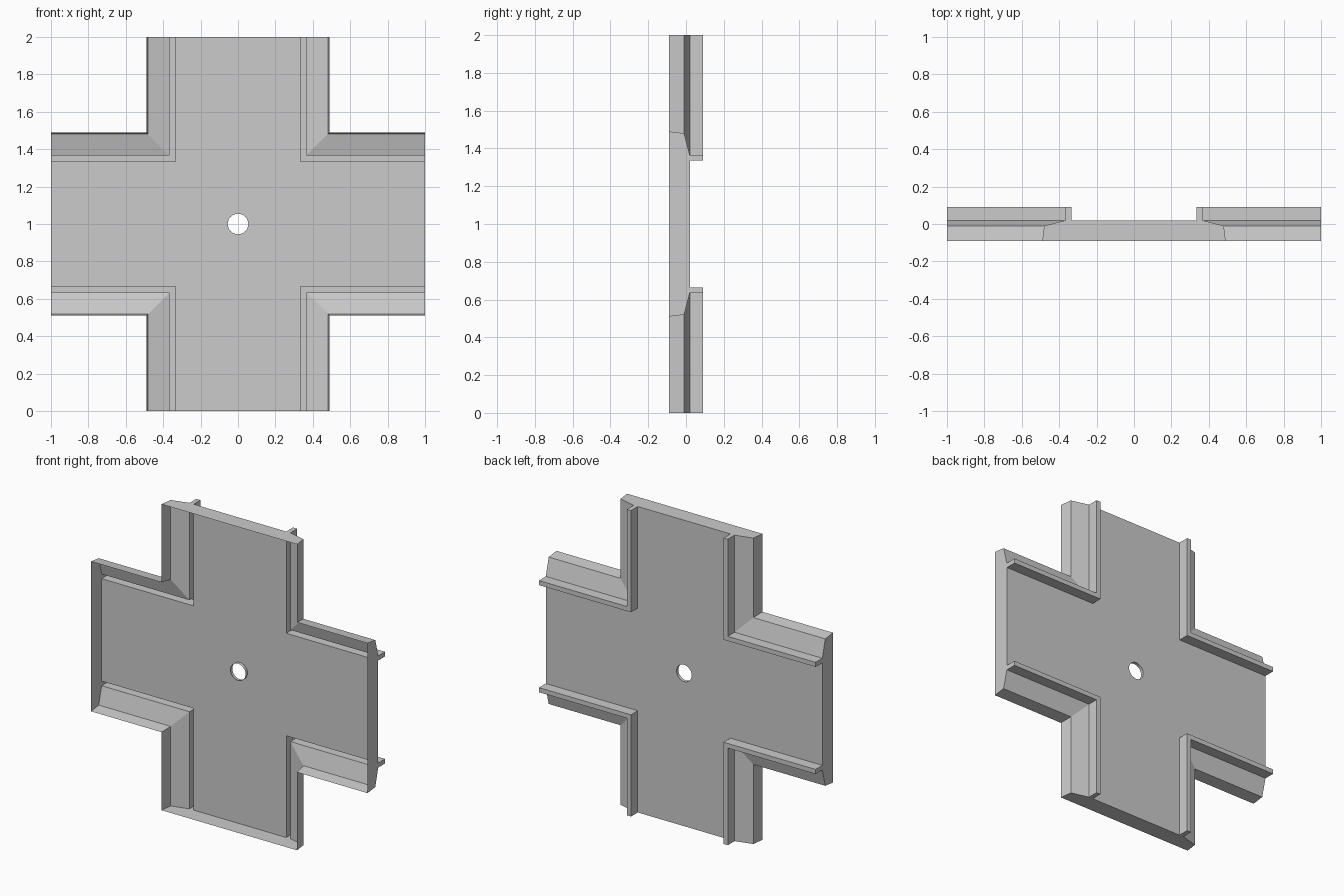
import bpy, bmesh
from math import pi, sin, cos
from mathutils import Matrix, Vector

cube = bpy.data.objects.get("Cube")
if cube:
    bpy.data.objects.remove(cube, do_unlink=True)

grey = bpy.data.materials.new("light grey")
grey.use_nodes = True
colour = (0.6, 0.6, 0.6, 1)
grey.diffuse_color = colour
grey.node_tree.nodes["Principled BSDF"].inputs["Base Color"].default_value = colour

FRONT, BACK = -0.09, 0.02
HOLE, RIM = 0.055, 0.02
# half width and depth: side wall, sloped shoulder, guide rail
PROFILE = [(0.49, FRONT), (0.48, -0.01), (0.365, BACK),
           (0.365, 0.09), (0.335, 0.09), (0.335, BACK)]
inner = PROFILE[-1][0]

bm = bmesh.new()


def face(points):
    return bm.faces.new([bm.verts.new(p) for p in points])


def quadrant():
    # side wall, shoulder and rail swept around the inner corner
    for (w0, y0), (w1, y1) in zip(PROFILE, PROFILE[1:]):
        face([(1, y0, w0), (w0, y0, w0), (w1, y1, w1), (1, y1, w1)])
        face([(w0, y0, w0), (w0, y0, 1), (w1, y1, 1), (w1, y1, w1)])
    # end walls of both half arms
    half = PROFILE + [(0, BACK), (0, FRONT)]
    face([(1, y, w) for w, y in half])
    face([(w, y, 1) for w, y in half])
    # back plate around a quarter of the hole
    angles = [i * pi / 16 for i in range(9)]
    arc = [(HOLE * cos(a), HOLE * sin(a)) for a in angles]
    arc[0], arc[-1] = (HOLE, 0), (0, HOLE)
    outline = arc + [(0, 1), (inner, 1), (inner, inner), (1, inner), (1, 0)]
    face([(x, BACK, z) for x, z in outline])
    # short rim of the hole
    for (x0, z0), (x1, z1) in zip(arc, arc[1:]):
        face([(x0, BACK, z0), (x1, BACK, z1),
              (x1, BACK - RIM, z1), (x0, BACK - RIM, z0)])


# four equal quadrants make the open-fronted cross tray
for _ in range(4):
    bmesh.ops.rotate(bm, verts=bm.verts[:], cent=(0, 0, 0),
                     matrix=Matrix.Rotation(pi / 2, 3, 'Y'))
    quadrant()
bmesh.ops.remove_doubles(bm, verts=bm.verts[:], dist=0.0005)
bmesh.ops.recalc_face_normals(bm, faces=bm.faces[:])
plate = max(bm.faces, key=lambda f: f.calc_area())
if plate.normal.y < 0:
    bmesh.ops.reverse_faces(bm, faces=bm.faces[:])
bmesh.ops.translate(bm, verts=bm.verts[:], vec=Vector((0, 0, 1)))

mesh = bpy.data.meshes.new("cross_tray")
bm.to_mesh(mesh)
bm.free()
mesh.materials.append(grey)
tray = bpy.data.objects.new("cross_tray", mesh)
bpy.context.collection.objects.link(tray)
